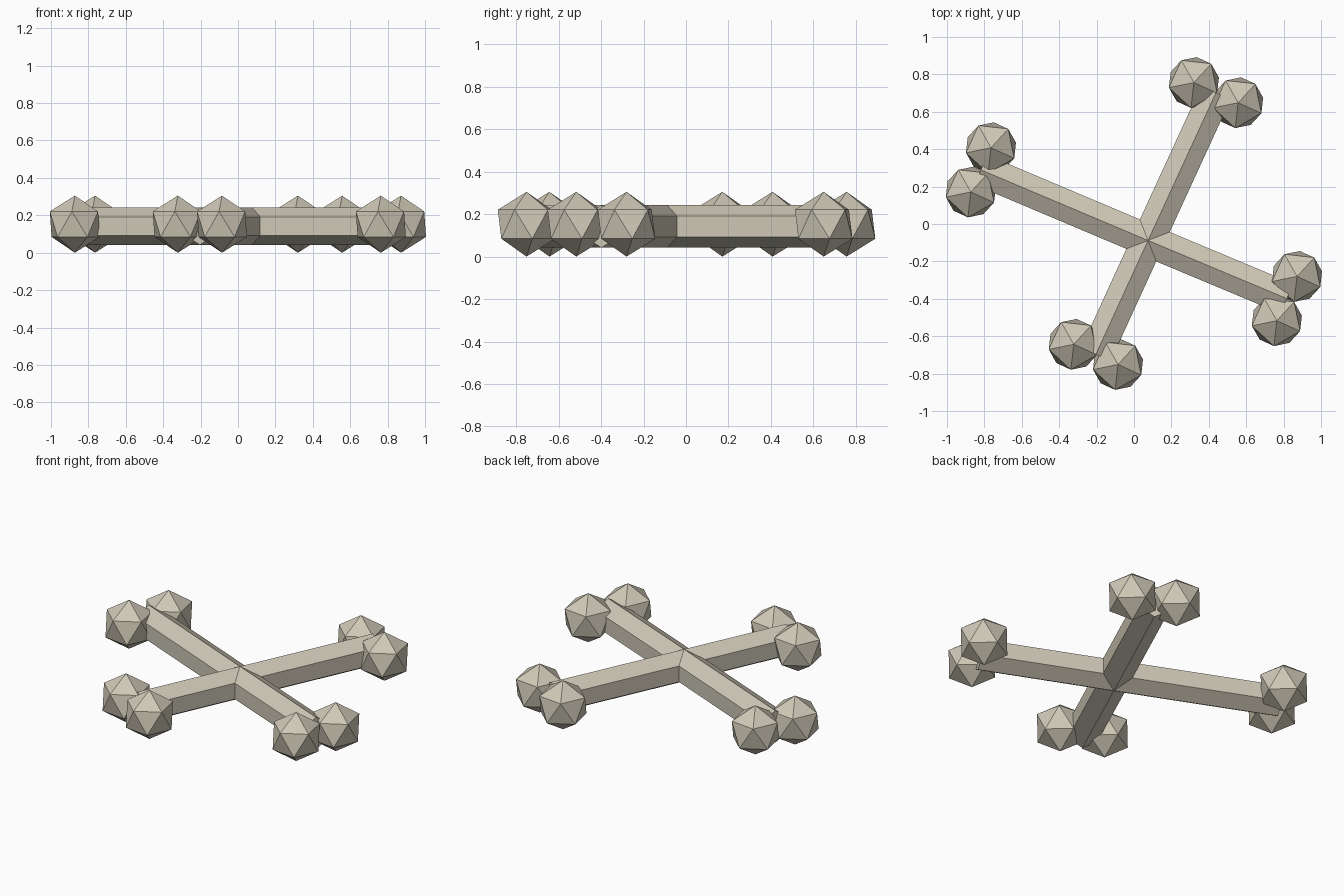
import bpy, bmesh
from math import sin, cos, tan, radians, pi
from mathutils import Vector, Matrix

cube = bpy.data.objects.get("Cube")
if cube:
    bpy.data.objects.remove(cube, do_unlink=True)

mat = bpy.data.materials.new("pale_stone")
mat.use_nodes = True
COLOUR = (0.62, 0.58, 0.47, 1)
mat.diffuse_color = COLOUR
mat.node_tree.nodes["Principled BSDF"].inputs["Base Color"].default_value = COLOUR

HUB = Vector((0.075, -0.088, 0.142))
BEAM_R = 0.1
KNOB_R = 0.1525
TURN = radians(-24.5)          # turn shared by the knobs
# name, heading in degrees, length
ARMS = [("right", -22.7, 0.805), ("back", 65.3, 0.87),
        ("left", 157.1, 0.97), ("front", 245.4, 0.67)]


def finish(bm, name):
    bmesh.ops.recalc_face_normals(bm, faces=bm.faces)
    mesh = bpy.data.meshes.new(name)
    bm.to_mesh(mesh)
    bm.free()
    mesh.materials.append(mat)
    obj = bpy.data.objects.new(name, mesh)
    bpy.context.collection.objects.link(obj)
    return obj


# Cross frame: four hexagonal arms mitred together at the hub
bm = bmesh.new()
for i, (_, heading, length) in enumerate(ARMS):
    ahead = ARMS[(i + 1) % 4][1]
    behind = ARMS[i - 1][1]
    a = radians(heading)
    along, across = Vector((cos(a), sin(a), 0)), Vector((-sin(a), cos(a), 0))
    inner, outer = [], []
    for k in range(6):
        t = pi / 2 + k * pi / 3
        u, h = BEAM_R * cos(t), BEAM_R * sin(t)
        gap = (ahead - heading) % 360 if u > 0 else (heading - behind) % 360
        start = abs(u) / tan(radians(gap / 2))
        side = HUB + across * u + Vector((0, 0, h))
        inner.append(bm.verts.new(side + along * start))
        outer.append(bm.verts.new(side + along * length))
    for k in range(6):
        n = (k + 1) % 6
        bm.faces.new((inner[k], inner[n], outer[n], outer[k]))
    bm.faces.new(outer)
bmesh.ops.remove_doubles(bm, verts=bm.verts, dist=0.002)
finish(bm, "cross_frame")

# Faceted knobs: a pair at the end of each arm
for i, (name, heading, length) in enumerate(ARMS):
    a = radians(heading)
    tip = HUB + Vector((cos(a), sin(a), 0)) * length
    tip.z = KNOB_R
    square = TURN + (i + 1) * pi / 2
    for label, sign in (("a", 1), ("b", -1)):
        bm = bmesh.new()
        bmesh.ops.create_icosphere(bm, subdivisions=1, radius=KNOB_R)
        knob = finish(bm, f"{name}_knob_{label}")
        offset = Vector((cos(square), sin(square), 0)) * 0.13 * sign
        knob.matrix_world = Matrix.Translation(tip + offset) @ Matrix.Rotation(TURN, 4, "Z")
